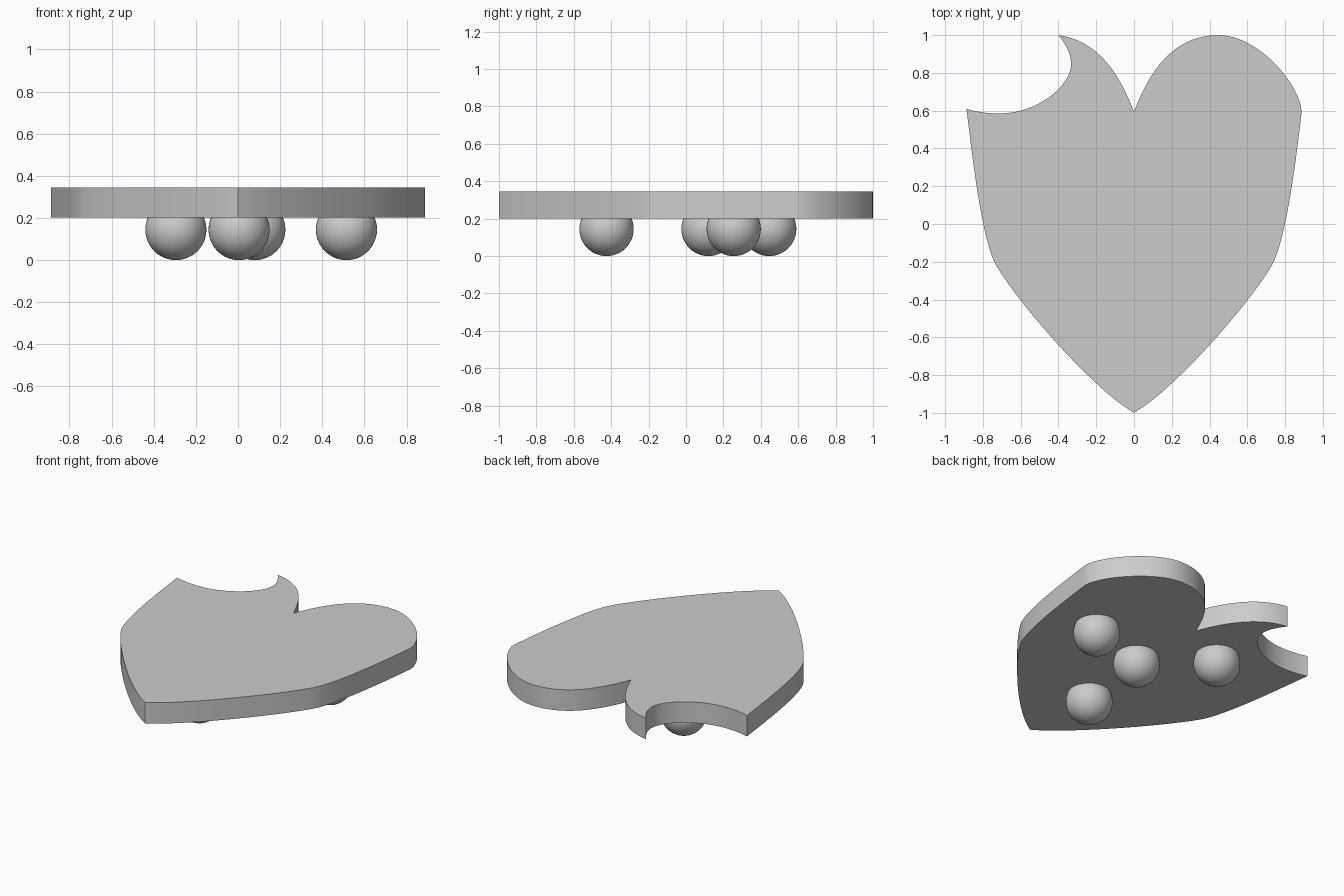
import bpy, bmesh, math
from mathutils import Vector
from mathutils.geometry import interpolate_bezier

cube = bpy.data.objects.get("Cube")
if cube:
    bpy.data.objects.remove(cube, do_unlink=True)

# Single plain grey
grey = bpy.data.materials.new("plain_grey")
grey.use_nodes = True
colour = (0.6, 0.6, 0.6, 1)
grey.diffuse_color = colour
grey.node_tree.nodes["Principled BSDF"].inputs["Base Color"].default_value = colour

BOTTOM, TOP = 0.202, 0.345
RADIUS = 0.145


def finish(obj, angle):
    obj.data.materials.append(grey)
    bpy.ops.object.select_all(action="DESELECT")
    obj.select_set(True)
    bpy.context.view_layer.objects.active = obj
    bpy.ops.object.shade_smooth_by_angle(angle=math.radians(angle))


def outline(start, segments, steps=16):
    """Chain bezier segments (handle, handle, end) into a closed loop of points."""
    points, a = [], Vector(start)
    for seg in segments:
        h1, h2, b = (Vector(p) for p in seg)
        points += interpolate_bezier(a, h1, h2, b, steps + 1)[:-1]
        a = b
    return points


def flip(p):
    return (-p[0], p[1])


# Heart outline: the lower flank is shared by both sides
notch, tip, hip, shoulder = (0, 0.595), (0, -1), (0.74, -0.2), (0.887, 0.59)
flank = [((0.87, 0.45), (0.82, -0.02), hip),
         ((0.66, -0.36), (0.24, -0.86), tip)]
right_lobe = [((0.08, 0.80), (0.20, 1.0), (0.45, 1.0)),
              ((0.66, 1.0), (0.887, 0.73), shoulder)]
left_flank = [(flip((0.24, -0.86)), flip((0.66, -0.36)), flip(hip)),
              (flip((0.82, -0.02)), flip((0.865, 0.45)), (-0.887, 0.61))]
bite = [((-0.84, 0.595), (-0.78, 0.585), (-0.715, 0.585)),
        ((-0.50, 0.585), (-0.333, 0.74), (-0.333, 0.845)),
        ((-0.333, 0.90), (-0.36, 0.95), (-0.40, 1.0))]
left_lobe = [((-0.19, 0.97), (-0.08, 0.80), notch)]

# Bitten heart plate
bm = bmesh.new()
loop = outline(notch, right_lobe + flank + left_flank + bite + left_lobe)
base = bm.faces.new([bm.verts.new((p[0], p[1], BOTTOM)) for p in loop])
top = bmesh.ops.extrude_face_region(bm, geom=[base], use_keep_orig=True)
bmesh.ops.translate(bm, vec=(0, 0, TOP - BOTTOM),
                    verts=[v for v in top["geom"] if isinstance(v, bmesh.types.BMVert)])
bmesh.ops.recalc_face_normals(bm, faces=bm.faces)
mesh = bpy.data.meshes.new("heart_plate")
bm.to_mesh(mesh)
bm.free()
plate = bpy.data.objects.new("heart_plate", mesh)
bpy.context.collection.objects.link(plate)
finish(plate, 30)

# Balls set into the underside
for name, x, y in (("front_ball", 0.005, -0.425), ("middle_ball", 0.08, 0.12),
                   ("left_ball", 0.515, 0.255), ("right_ball", -0.295, 0.445)):
    bpy.ops.mesh.primitive_uv_sphere_add(segments=48, ring_count=24, radius=RADIUS,
                                         location=(x, y, RADIUS))
    ball = bpy.context.object
    ball.name = name
    finish(ball, 60)
